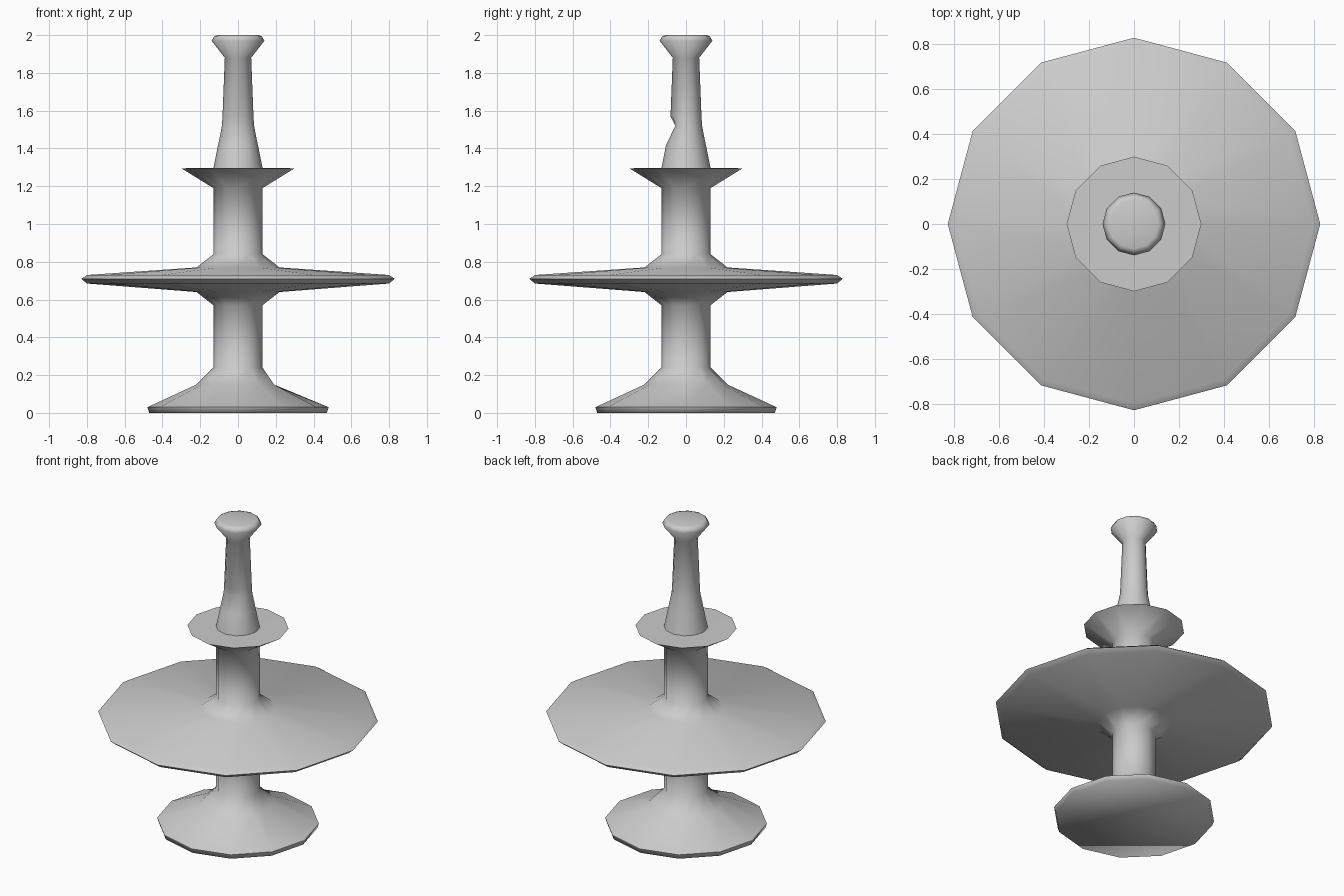
import bpy, bmesh
from math import cos, sin, pi, radians

cube = bpy.data.objects.get("Cube")
if cube:
    bpy.data.objects.remove(cube, do_unlink=True)

SIDES = 12

grey = bpy.data.materials.new("plain_grey")
grey.use_nodes = True
colour = (0.6, 0.6, 0.6, 1)
grey.diffuse_color = colour
grey.node_tree.nodes["Principled BSDF"].inputs["Base Color"].default_value = colour


def lathe(name, profile, dents=()):
    """Revolve a (radius, height) profile; dents are (ring, side, new radius)."""
    bm = bmesh.new()
    rings = []
    for i, (r, z) in enumerate(profile):
        ring = []
        for s in range(SIDES):
            rad = next((d[2] for d in dents if d[:2] == (i, s)), r)
            a = 2 * pi * s / SIDES
            ring.append(bm.verts.new((rad * cos(a), rad * sin(a), z)))
        rings.append(ring)
    for low, high in zip(rings, rings[1:]):
        for s in range(SIDES):
            t = (s + 1) % SIDES
            bm.faces.new((low[s], low[t], high[t], high[s]))
    bm.faces.new(rings[0][::-1])
    bm.faces.new(rings[-1])
    mesh = bpy.data.meshes.new(name)
    bm.to_mesh(mesh)
    bm.free()
    mesh.materials.append(grey)
    obj = bpy.data.objects.new(name, mesh)
    bpy.context.collection.objects.link(obj)
    bpy.ops.object.select_all(action="DESELECT")
    obj.select_set(True)
    bpy.context.view_layer.objects.active = obj
    bpy.ops.object.shade_smooth_by_angle(angle=radians(75))
    return obj


# One continuous turned body, from the foot to the top knob
foot = [(0.47, 0), (0.48, 0.03), (0.22, 0.15), (0.13, 0.24)]
wide_tray = [(0.13, 0.57), (0.22, 0.64), (0.8, 0.685), (0.83, 0.71),
             (0.8, 0.73), (0.22, 0.77), (0.13, 0.84)]
small_tray = [(0.13, 1.19), (0.3, 1.295), (0.13, 1.296)]
handle = [(0.105, 1.42), (0.085, 1.52), (0.082, 1.57), (0.07, 1.88)]
knob = [(0.14, 1.97), (0.125, 1.995), (0.11, 2)]

body = foot + wide_tray + small_tray + handle + knob
notch = body.index(handle[1])
front = 3 * SIDES // 4

# Slight dents in the foot's side and the handle's front
lathe("tiered_stand", body,
      [(2, 0, 0.18), (notch, front, 0.055),
       (notch, front - 1, 0.065), (notch, front + 1, 0.065)])
